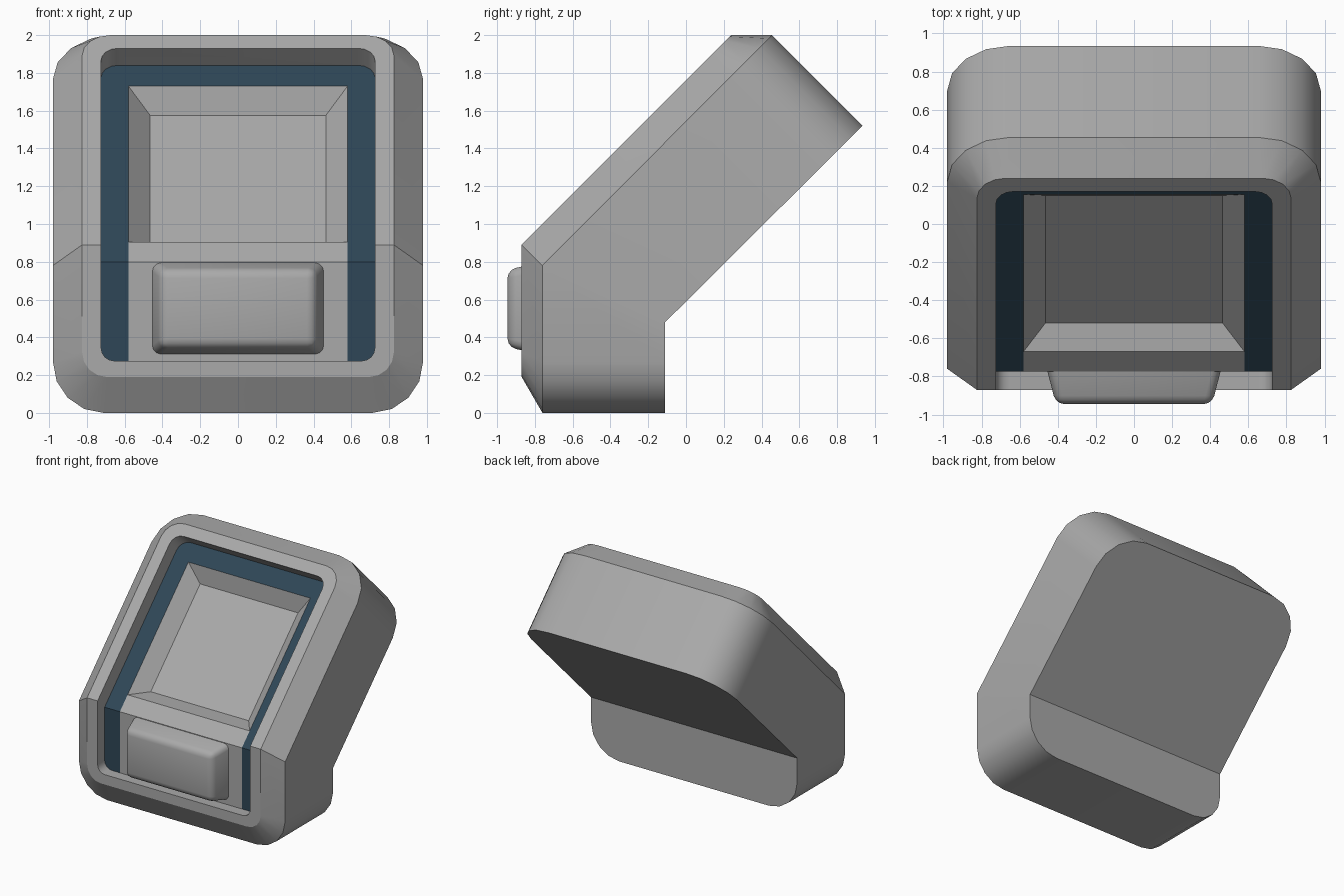
import bpy, bmesh, math
from mathutils import Vector

if "Cube" in bpy.data.objects:
    bpy.data.objects.remove(bpy.data.objects["Cube"])


def material(name, rgb):
    m = bpy.data.materials.new(name)
    m.diffuse_color = (*rgb, 1)
    m.use_nodes = True
    m.node_tree.nodes["Principled BSDF"].inputs["Base Color"].default_value = m.diffuse_color
    return m


GREY = material("casing grey", (0.40, 0.40, 0.40))
TEAL = material("dark teal", (0.028, 0.062, 0.095))
SEG = 4  # segments per rounded corner


def finish(bm, name, mats):
    bmesh.ops.recalc_face_normals(bm, faces=bm.faces[:])
    me = bpy.data.meshes.new(name)
    bm.to_mesh(me)
    bm.free()
    ob = bpy.data.objects.new(name, me)
    bpy.context.collection.objects.link(ob)
    for m in mats:
        me.materials.append(m)
    bpy.ops.object.select_all(action='DESELECT')
    ob.select_set(True)
    bpy.context.view_layer.objects.active = ob
    bpy.ops.object.shade_smooth_by_angle(angle=math.radians(30))
    return ob


def bent_ring(bm, w, bottom, bend, top, r_low, r_top):
    """Rounded outline: upright below the bend, leaning back above it."""
    bend, top = Vector(bend), Vector(top)
    lean = (top - bend).normalized()
    arc = [math.pi / 2 * i / SEG for i in range(SEG + 1)]
    upper, lower = [], []
    for a in arc:
        x = w - r_top * (1 - math.cos(a))
        p = top - lean * r_top * (1 - math.sin(a))
        upper.append((x, p.x, p.y))
        x = w - r_low * (1 - math.cos(a))
        lower.append((x, bend.x, bottom + r_low * (1 - math.sin(a))))
    flip = lambda pts: [(-x, y, z) for x, y, z in reversed(pts)]
    pts = [(w, *bend)] + upper + flip(upper) + [(-w, *bend)]
    pts += [(-x, y, z) for x, y, z in lower] + lower[::-1]
    return [bm.verts.new(p) for p in pts]


def caps(bm, ring):
    """Fill a bent outline with one upper and one lower face."""
    k = 2 * (SEG + 1) + 1  # index of the left bend point
    return [bm.faces.new(ring[:k + 1]), bm.faces.new(ring[k:] + ring[:1])]


# Casing: back, front edge, raised rim, rim wall and recess floor
bm = bmesh.new()
rings = [bent_ring(bm, *spec) for spec in (
    (0.98, 0.0, (-0.11, 0.48), (0.935, 1.52), 0.27, 0.33),
    (0.98, 0.0, (-0.76, 0.78), (0.455, 2.0), 0.27, 0.33),
    (0.825, 0.19, (-0.87, 0.89), (0.24, 2.0), 0.13, 0.15),
    (0.725, 0.275, (-0.87, 0.89), (0.17, 1.93), 0.07, 0.09),
    (0.725, 0.275, (-0.775, 0.80), (0.265, 1.84), 0.07, 0.09),
)]
for a, b in zip(rings, rings[1:]):
    n = len(a)
    for i in range(n):
        j = (i + 1) % n
        bm.faces.new((a[i], a[j], b[j], b[i]))
caps(bm, rings[0])
floor = caps(bm, rings[-1])

# Divide the recess floor into border and centre panel
for co, no in (((0.58, 0, 0), (1, 0, 0)), ((-0.58, 0, 0), (1, 0, 0)),
               ((0, 0, 0.905), (0, 0, 1)), ((0, 0, 1.73), (0, 0, 1))):
    edges = {e for f in floor for e in f.edges}
    verts = {v for f in floor for v in f.verts}
    out = bmesh.ops.bisect_plane(bm, geom=floor + list(edges) + list(verts),
                                 plane_co=co, plane_no=no)
    floor = [g for g in out['geom'] if isinstance(g, bmesh.types.BMFace)]
screen = None
for f in floor:
    c = f.calc_center_median()
    if abs(c.x) > 0.57 or c.z > 1.73:
        f.material_index = 1
    elif c.z > 0.91:
        screen = f

# Sunken screen with sloping surround
new = bmesh.ops.extrude_discrete_faces(bm, faces=[screen])['faces'][0]
for v in new.verts:
    v.co.x *= 0.465 / 0.58
    v.co.z = 1.575 if v.co.z > 1.3 else 0.905
    v.co.y = v.co.z - 1.425
finish(bm, "casing", [GREY, TEAL])

# Front button: tapered block with soft edges
bm = bmesh.new()
bmesh.ops.create_cube(bm, size=1)
for v in bm.verts:
    front = v.co.y < 0
    hx, hz = (0.41, 0.205) if front else (0.455, 0.243)
    v.co = (math.copysign(hx, v.co.x), -0.945 if front else -0.77,
            0.553 + math.copysign(hz, v.co.z))
soft = [e for e in bm.edges if any(v.co.y < -0.9 for v in e.verts)]
bmesh.ops.bevel(bm, geom=soft, offset=0.045, offset_type='OFFSET',
                segments=3, profile=0.5, affect='EDGES')
finish(bm, "front_button", [GREY])
